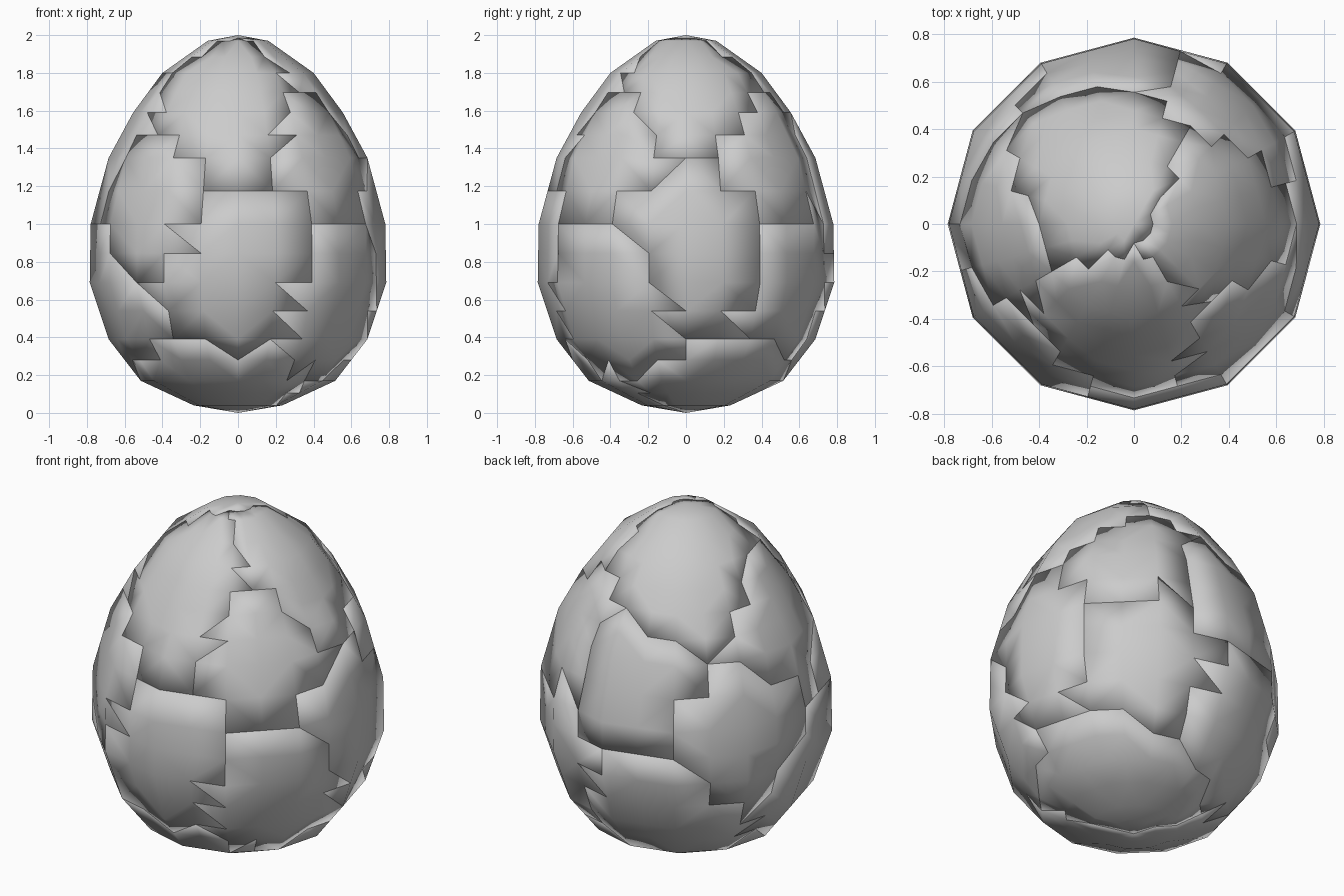
import bpy, bmesh
from math import sin, cos, radians
from mathutils import Vector

if "Cube" in bpy.data.objects:
    bpy.data.objects.remove(bpy.data.objects["Cube"])

SIDES = 12
# egg profile: radius, height
PROFILE = [(0.235, 0.04), (0.515, 0.17), (0.685, 0.39), (0.785, 0.69), (0.78, 1.0),
           (0.685, 1.35), (0.555, 1.59), (0.40, 1.80), (0.16, 1.97)]
# centre of each shell fragment: angle in degrees, radius, height
SEEDS = [(-90, 0.76, 0.78), (-95, 0.52, 1.58), (-40, 0.66, 1.45), (-38, 0.76, 0.62),
         (5, 0.78, 0.90), (0, 0.5, 1.68), (48, 0.68, 1.35), (55, 0.76, 0.72),
         (100, 0.72, 1.2), (110, 0.74, 0.5), (125, 0.42, 1.72), (150, 0.76, 0.95),
         (180, 0.65, 1.45), (195, 0.76, 0.65), (225, 0.72, 1.1), (250, 0.25, 0.08),
         (30, 0.3, 0.08)]
seeds = [Vector((r * cos(radians(a)), r * sin(radians(a)), z)) for a, r, z in SEEDS]


def egg():
    """Whole twelve-sided egg with every edge halved."""
    bm = bmesh.new()
    rings = [[bm.verts.new((r * cos(radians(30 * i)), r * sin(radians(30 * i)), z))
              for i in range(SIDES)] for r, z in PROFILE]
    bottom, top = bm.verts.new((0, 0, 0)), bm.verts.new((0, 0, 2))
    for i in range(SIDES):
        j = (i + 1) % SIDES
        bm.faces.new((bottom, rings[0][j], rings[0][i]))
        bm.faces.new((top, rings[-1][i], rings[-1][j]))
        for a, b in zip(rings, rings[1:]):
            bm.faces.new((a[i], a[j], b[j], b[i]))
    bmesh.ops.subdivide_edges(bm, edges=bm.edges[:], cuts=1, use_grid_fill=True)
    bmesh.ops.triangulate(bm, faces=bm.faces[:])
    bmesh.ops.recalc_face_normals(bm, faces=bm.faces[:])
    return bm


def nearest(face):
    c = face.calc_center_median()
    return min(range(len(seeds)), key=lambda k: (seeds[k] - c).length)


# Cracked shell fragments, each smooth shaded with its own thickness
for k in range(len(seeds)):
    bm = egg()
    bmesh.ops.delete(bm, geom=[f for f in bm.faces if nearest(f) != k], context='FACES')
    for f in bm.faces:
        f.smooth = True
    me = bpy.data.meshes.new("shell_fragment")
    bm.to_mesh(me)
    bm.free()
    ob = bpy.data.objects.new("shell_fragment_%02d" % (k + 1), me)
    bpy.context.collection.objects.link(ob)
    mod = ob.modifiers.new("thickness", 'SOLIDIFY')
    mod.thickness = 0.06
    mod.offset = -1
